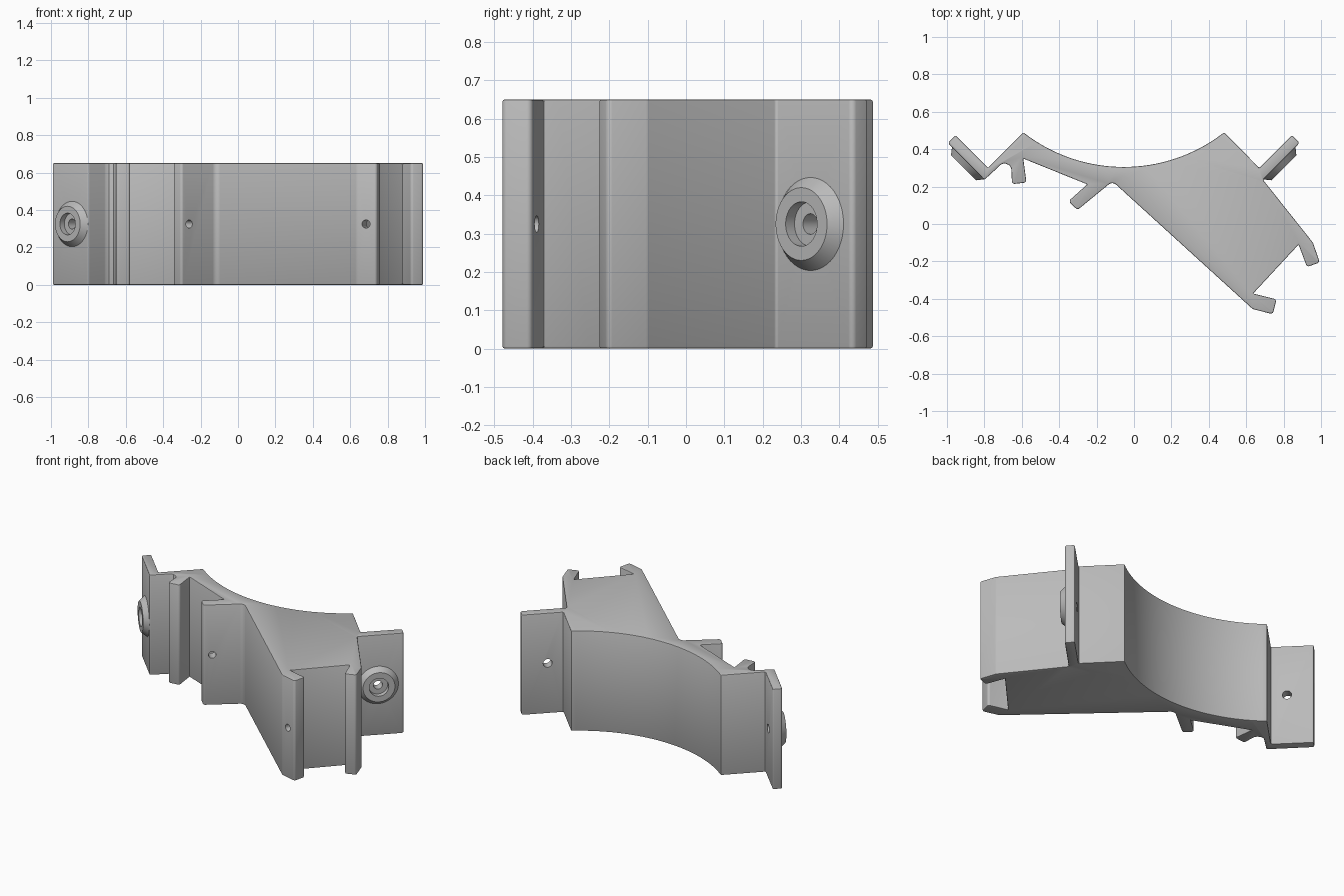
import bpy, bmesh, math
from mathutils import Vector, Matrix

cube = bpy.data.objects.get("Cube")
if cube:
    bpy.data.objects.remove(cube)

HEIGHT = 0.65
MID = HEIGHT / 2
AXIS = -0.055          # mirror line of the two screw flanges

grey = bpy.data.materials.new("plain_grey")
grey.use_nodes = True
grey.diffuse_color = (0.5, 0.5, 0.5, 1)
grey.node_tree.nodes["Principled BSDF"].inputs["Base Color"].default_value = (0.5, 0.5, 0.5, 1)


def make_object(name, bm):
    bmesh.ops.recalc_face_normals(bm, faces=bm.faces)
    mesh = bpy.data.meshes.new(name)
    bm.to_mesh(mesh)
    bm.free()
    mesh.materials.append(grey)
    obj = bpy.data.objects.new(name, mesh)
    bpy.context.collection.objects.link(obj)
    return obj


def smooth(obj):
    bpy.ops.object.select_all(action='DESELECT')
    obj.select_set(True)
    bpy.context.view_layer.objects.active = obj
    bpy.ops.object.shade_smooth_by_angle(angle=math.radians(30))


def rounded(corners, steps=5):
    """Replace each (x, y, radius) corner by a fillet."""
    path = []
    for i, (x, y, r) in enumerate(corners):
        p = Vector((x, y))
        if not r:
            path.append(p)
            continue
        a = Vector(corners[i - 1][:2]) - p
        b = Vector(corners[(i + 1) % len(corners)][:2]) - p
        half = a.angle(b) / 2
        reach = min(r / math.tan(half), 0.48 * a.length, 0.48 * b.length)
        radius = reach * math.tan(half)
        a.normalize()
        b.normalize()
        centre = p + (a + b).normalized() * (reach / math.cos(half))
        start, end = p + a * reach - centre, p + b * reach - centre
        for k in range(steps + 1):
            d = start.lerp(end, k / steps).normalized()
            path.append(centre + d * radius)
    return path


def mirrored(p):
    return (2 * AXIS - p[0],) + tuple(p[1:])


def frame(x, y, direction):
    """Matrix whose z axis points along a horizontal direction at mid height."""
    turn = Vector((*direction, 0)).to_track_quat('Z', 'Y')
    return Matrix.Translation((x, y, MID)) @ turn.to_matrix().to_4x4()


# Outline: flanges, saddle arc, then hooks and tabs along the front
flange = [(0.67, 0.30, 0), (0.845, 0.475, 0.008), (0.886, 0.434, 0.014), (0.69, 0.236, 0.008)]
saddle = []
RADIUS, SPAN, STEPS = 0.872, 0.663, 40
for i in range(STEPS + 1):
    t = SPAN * (2 * i / STEPS - 1)
    saddle.append((AXIS + RADIUS * math.sin(t), 1.177 - RADIUS * math.cos(t), 0))
right_hook = [(0.957, -0.10, 0.03), (0.993, -0.205, 0.014), (0.925, -0.23, 0.014), (0.88, -0.11, 0)]
lower_tab = [(0.637, -0.372, 0), (0.762, -0.403, 0.014), (0.742, -0.482, 0.014), (0.635, -0.455, 0.04)]
middle_tab = [(-0.115, 0.228, 0.03), (-0.302, 0.075, 0.014), (-0.35, 0.122, 0.014), (-0.25, 0.212, 0)]
left_hook = [(-0.592, 0.35, 0), (-0.575, 0.222, 0.014), (-0.652, 0.213, 0.014), (-0.66, 0.365, 0.035)]
outline = ([mirrored(p) for p in reversed(flange)] + saddle + flange
           + right_hook + lower_tab + middle_tab + left_hook)

bm = bmesh.new()
base = bm.faces.new([bm.verts.new((p.x, p.y, 0)) for p in rounded(outline)])
walls = bmesh.ops.extrude_face_region(bm, geom=[base])
top = [v for v in walls["geom"] if isinstance(v, bmesh.types.BMVert)]
bmesh.ops.translate(bm, verts=top, vec=(0, 0, HEIGHT))
body = make_object("bracket_body", bm)

bevel = body.modifiers.new("soft_rims", 'BEVEL')
bevel.width = 0.006
bevel.segments = 2
bevel.limit_method = 'ANGLE'
bevel.angle_limit = math.radians(50)

# Drilled holes: x, y, direction, radius
right_dir, left_dir = (1, -1), (-1, -1)
holes = [
    (0.757, 0.345, right_dir, 0.027),
    (*mirrored((0.757, 0.345)), left_dir, 0.027),
    (-0.281, 0.133, (0.63, -0.77), 0.022),
    (0.696, -0.428, (-0.28, -0.96), 0.022),
]
bm = bmesh.new()
for x, y, direction, r in holes:
    bmesh.ops.create_cone(bm, cap_ends=True, segments=24, radius1=r, radius2=r,
                          depth=0.14, matrix=frame(x, y, direction))
cutter = make_object("hole_cutter", bm)
cut = body.modifiers.new("holes", 'BOOLEAN')
cut.operation = 'DIFFERENCE'
cut.solver = 'EXACT'
cut.object = cutter

# Bake the modifiers, then drop the cutter
bpy.context.view_layer.update()
baked = bpy.data.meshes.new_from_object(body.evaluated_get(bpy.context.evaluated_depsgraph_get()))
body.modifiers.clear()
body.data = baked
bpy.data.objects.remove(cutter)
smooth(body)


# Conical screw bosses with a counterbore
def screw_boss(name, x, y, direction):
    bm = bmesh.new()
    ring = [(0.122, -0.004), (0.122, 0), (0.095, 0.034), (0.058, 0.034), (0.058, -0.004)]
    verts = [bm.verts.new((r, 0, z)) for r, z in ring]
    edges = [bm.edges.new((verts[i - 1], verts[i])) for i in range(len(verts))]
    bmesh.ops.spin(bm, geom=verts + edges, cent=(0, 0, 0), axis=(0, 0, 1),
                   angle=math.tau, steps=48)
    bmesh.ops.remove_doubles(bm, verts=bm.verts, dist=0.0001)
    bm.transform(frame(x, y, direction))
    smooth(make_object(name, bm))


screw_boss("left_screw_boss", 0.777, 0.325, right_dir)
screw_boss("right_screw_boss", *mirrored((0.777, 0.325)), left_dir)
